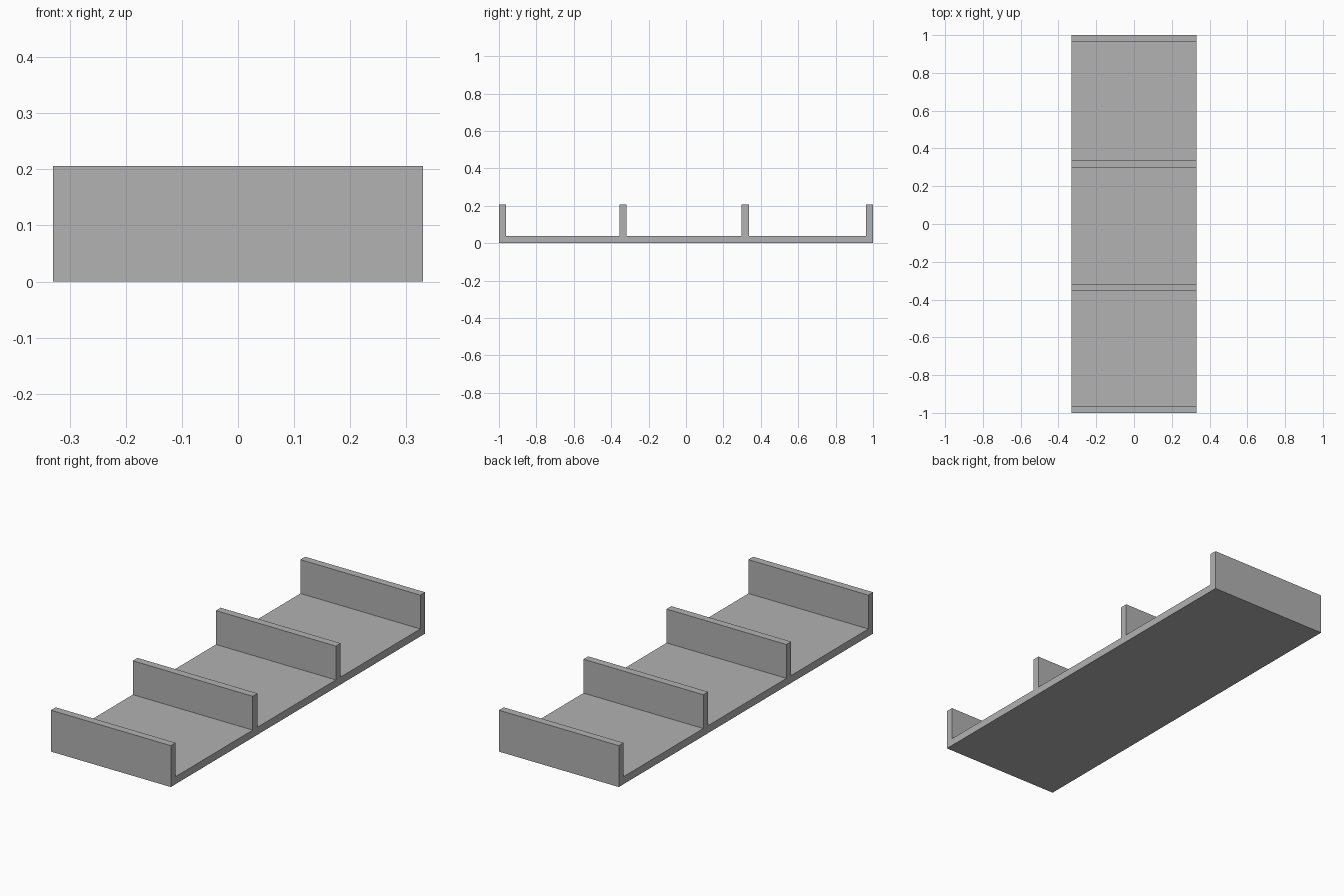
import bpy
import bmesh
from mathutils import Vector

cube = bpy.data.objects.get("Cube")
if cube:
    bpy.data.objects.remove(cube, do_unlink=True)

HALF_WIDTH = 0.33
HEIGHT = 0.206
THICK = 0.0375

grey = bpy.data.materials.new("plain grey")
grey.use_nodes = True
colour = (0.445, 0.445, 0.445, 1)
grey.diffuse_color = colour
grey.node_tree.nodes["Principled BSDF"].inputs["Base Color"].default_value = colour


def add_box(name, y0, y1, z0, z1):
    """Full-width box spanning the given depth and height."""
    bm = bmesh.new()
    bmesh.ops.create_cube(bm, size=1)
    bmesh.ops.scale(bm, vec=Vector((2 * HALF_WIDTH, y1 - y0, z1 - z0)), verts=bm.verts)
    bmesh.ops.translate(bm, vec=Vector((0, (y0 + y1) / 2, (z0 + z1) / 2)), verts=bm.verts)
    mesh = bpy.data.meshes.new(name)
    bm.to_mesh(mesh)
    bm.free()
    mesh.materials.append(grey)
    bpy.context.collection.objects.link(bpy.data.objects.new(name, mesh))


# Floor slab
add_box("base_plate", -1, 1, 0, THICK)

# Upright walls standing on the slab, by the y of their front face
walls = {
    "front_wall": -1,
    "front_divider": -0.356,
    "back_divider": 0.298,
    "back_wall": 1 - THICK,
}
for name, y in walls.items():
    add_box(name, y, y + THICK, THICK, HEIGHT)
